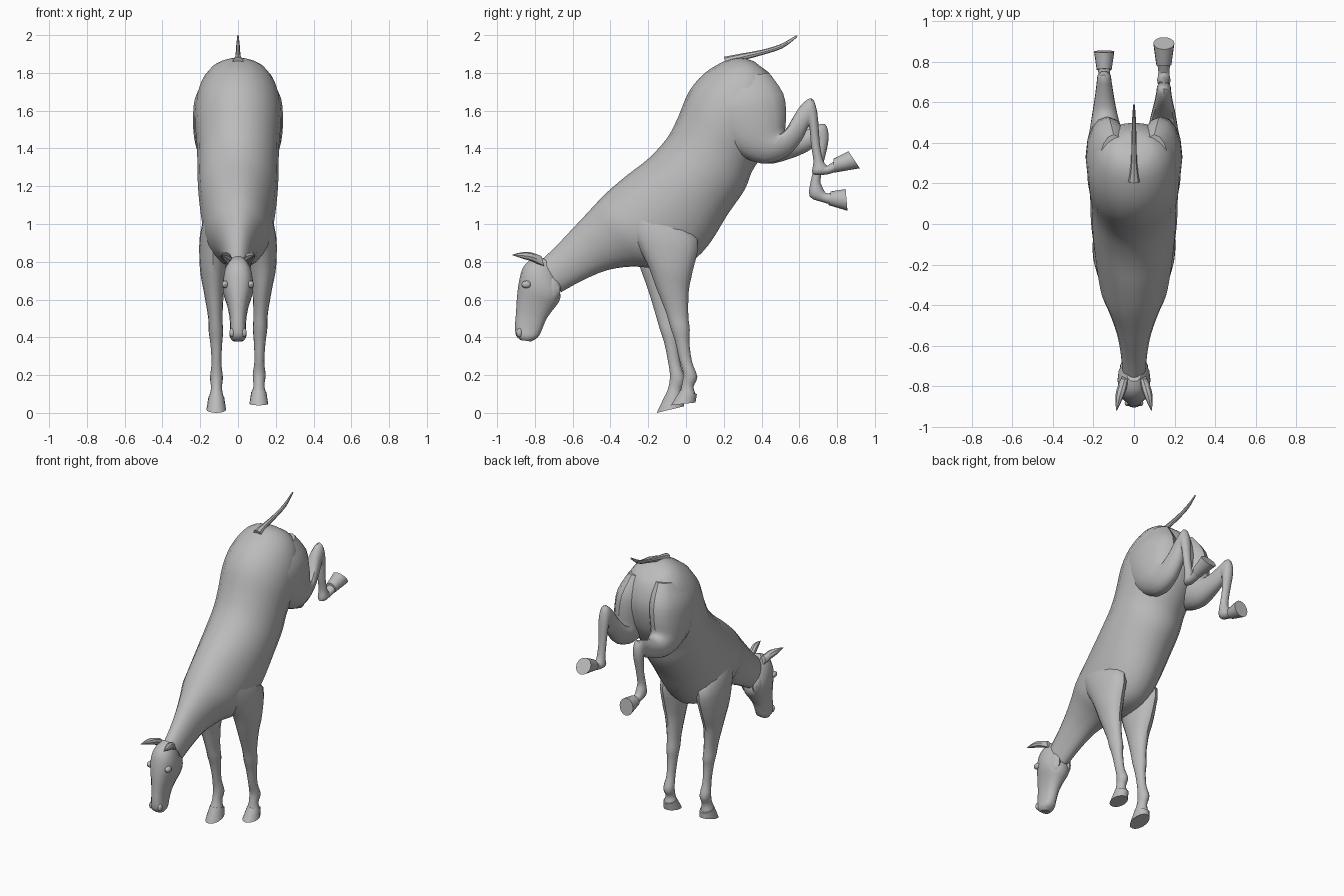
import bpy, bmesh, math
from mathutils import Vector

coat = bpy.data.materials.new("grey coat")
coat.diffuse_color = (0.5, 0.5, 0.5, 1)


def finish(name, bm, angle=35):
    bmesh.ops.recalc_face_normals(bm, faces=bm.faces)
    mesh = bpy.data.meshes.new(name)
    bm.to_mesh(mesh)
    bm.free()
    mesh.materials.append(coat)
    ob = bpy.data.objects.new(name, mesh)
    bpy.context.collection.objects.link(ob)
    bpy.ops.object.select_all(action='DESELECT')
    ob.select_set(True)
    bpy.context.view_layer.objects.active = ob
    bpy.ops.object.shade_smooth_by_angle(angle=math.radians(angle))
    return ob


def spline(rows, steps):
    """Catmull-Rom through the section rows."""
    out = []
    for i in range(len(rows) - 1):
        p = [rows[max(i - 1, 0)], rows[i], rows[i + 1], rows[min(i + 2, len(rows) - 1)]]
        for s in range(steps):
            t = s / steps
            out.append([0.5 * (2 * b + (c - a) * t + (2 * a - 5 * b + 4 * c - d) * t * t
                               + (3 * b - a - 3 * c + d) * t ** 3) for a, b, c, d in zip(*p)])
    return out + [list(rows[-1])]


def loft(name, rows, sides=16, steps=3, power=1.0):
    """Rows: front/upper y, z, opposite y, z, centre x, half width."""
    bm = bmesh.new()
    rings = []
    for ya, za, yb, zb, x, w in spline(rows, steps):
        ring = []
        for k in range(sides):
            t = 2 * math.pi * k / sides
            c, s = math.cos(t), math.sin(t)
            u = (1 - math.copysign(abs(c) ** power, c)) / 2
            ring.append(bm.verts.new((x + w * math.copysign(abs(s) ** power, s),
                                      ya + (yb - ya) * u, za + (zb - za) * u)))
        rings.append(ring)
    for r, q in zip(rings, rings[1:]):
        for k in range(sides):
            bm.faces.new((r[k], r[(k + 1) % sides], q[(k + 1) % sides], q[k]))
    bm.faces.new(rings[0])
    bm.faces.new(rings[-1])
    return finish(name, bm)


# Trunk and neck, from the croup down to the poll
loft("trunk_and_neck", [
    (.36, 1.862, .40, 1.83, 0, .04), (.29, 1.88, .46, 1.775, 0, .115),
    (.21, 1.865, .50, 1.64, 0, .185), (.10, 1.80, .47, 1.48, 0, .225),
    (.015, 1.70, .41, 1.37, 0, .228), (-.04, 1.57, .35, 1.28, 0, .218),
    (-.10, 1.455, .31, 1.18, 0, .215), (-.20, 1.345, .22, 1.05, 0, .212),
    (-.31, 1.26, .12, .89, 0, .20), (-.41, 1.175, .01, .79, 0, .185),
    (-.47, 1.115, -.14, .765, 0, .165), (-.53, 1.05, -.28, .775, 0, .125),
    (-.61, .965, -.42, .755, 0, .088), (-.69, .88, -.55, .70, 0, .068),
    (-.76, .815, -.66, .64, 0, .058)], sides=20)

# Head, from the poll down to the muzzle
loft("head", [
    (-.775, .83, -.70, .78, 0, .035), (-.825, .81, -.68, .70, 0, .065),
    (-.865, .765, -.665, .625, 0, .080), (-.885, .69, -.675, .585, 0, .078),
    (-.895, .61, -.705, .545, 0, .060), (-.90, .53, -.74, .495, 0, .046),
    (-.905, .46, -.765, .435, 0, .042), (-.90, .41, -.785, .40, 0, .044),
    (-.875, .385, -.82, .378, 0, .030)], power=.85)

# Tail held out behind the croup
loft("tail", [
    (.20, 1.885, .22, 1.83, 0, .030), (.29, 1.902, .30, 1.865, 0, .016),
    (.40, 1.922, .405, 1.895, 0, .012), (.50, 1.952, .51, 1.93, 0, .010),
    (.585, 2.0, .59, 1.99, 0, .004)], sides=8)

# Hind legs: thigh, gaskin, hock, cannon and pastern
thigh = [(.14, 1.76, .44, 1.80, .10, .07), (.09, 1.64, .515, 1.69, .12, .108),
         (.14, 1.50, .53, 1.58, .132, .106), (.25, 1.385, .525, 1.50, .138, .092)]
loft("right_hind_leg", [(a, b, c, d, x, w) for a, b, c, d, x, w in thigh] + [
    (.40, 1.32, .535, 1.51, .142, .075), (.53, 1.355, .57, 1.57, .145, .058),
    (.61, 1.44, .61, 1.63, .146, .044), (.645, 1.51, .665, 1.665, .147, .036),
    (.655, 1.50, .695, 1.59, .147, .034), (.662, 1.42, .708, 1.43, .147, .026),
    (.675, 1.33, .725, 1.34, .147, .027), (.67, 1.265, .745, 1.31, .147, .033),
    (.745, 1.262, .75, 1.31, .147, .027), (.80, 1.28, .79, 1.335, .147, .034)])
loft("left_hind_leg", [(a, b, c, d, -x, w) for a, b, c, d, x, w in thigh] + [
    (.42, 1.32, .56, 1.48, -.142, .072), (.55, 1.345, .61, 1.49, -.145, .055),
    (.645, 1.385, .665, 1.51, -.146, .043), (.68, 1.41, .735, 1.53, -.147, .036),
    (.685, 1.385, .755, 1.45, -.147, .034), (.68, 1.31, .73, 1.33, -.147, .027),
    (.66, 1.225, .712, 1.235, -.147, .027), (.655, 1.145, .72, 1.20, -.147, .033),
    (.725, 1.115, .74, 1.165, -.147, .027), (.765, 1.105, .775, 1.165, -.147, .034)])

# Forelegs: shoulder, forearm, knee, cannon and pastern
loft("right_foreleg", [
    (-.36, 1.10, -.08, 1.06, .115, .05), (-.30, .96, .06, .92, .13, .072),
    (-.21, .80, .035, .75, .132, .070), (-.16, .67, .015, .65, .128, .053),
    (-.105, .53, .012, .52, .12, .038), (-.082, .45, .02, .44, .117, .038),
    (-.058, .38, .018, .37, .115, .031), (-.035, .28, .032, .27, .113, .026),
    (-.015, .21, .06, .19, .112, .034), (-.022, .15, .04, .14, .111, .029),
    (-.03, .115, .05, .10, .11, .038)])
loft("left_foreleg", [
    (-.36, 1.10, -.08, 1.06, -.115, .05), (-.30, .96, .05, .92, -.13, .072),
    (-.25, .79, .01, .74, -.132, .070), (-.20, .65, -.03, .63, -.128, .053),
    (-.158, .51, -.04, .50, -.12, .038), (-.138, .44, -.035, .42, -.117, .038),
    (-.115, .37, -.04, .36, -.115, .031), (-.095, .27, -.03, .26, -.114, .026),
    (-.085, .20, -.005, .175, -.114, .034), (-.092, .14, -.025, .12, -.114, .029),
    (-.11, .09, -.02, .07, -.115, .040)])

# Hooves flare out to a flat sole
loft("right_hind_hoof", [(.785, 1.272, .78, 1.345, .147, .037),
                         (.92, 1.295, .86, 1.385, .147, .052)], steps=2)
loft("left_hind_hoof", [(.755, 1.10, .765, 1.172, -.147, .037),
                        (.855, 1.07, .845, 1.185, -.147, .050)], steps=2)
loft("right_front_hoof", [(-.03, .12, .058, .10, .11, .040),
                          (-.08, .04, .05, .055, .11, .050)], steps=2)
loft("left_front_hoof", [(-.11, .095, -.01, .07, -.115, .042),
                         (-.155, 0, -.01, .035, -.115, .052)], steps=2)

for side, tag in ((1, "right"), (-1, "left")):
    # Pricked ears
    loft(tag + "_ear", [
        (-.765, .83, -.75, .77, side * .045, .018), (-.82, .85, -.81, .80, side * .062, .024),
        (-.87, .85, -.86, .815, side * .075, .017), (-.92, .838, -.918, .834, side * .086, .002)],
        sides=8)
    # Eye, cheek and nostril bulges
    for part, pos, size in (("eye", (.068, -.845, .68), (.018, .026, .020)),
                            ("cheek", (.040, -.725, .655), (.032, .062, .075)),
                            ("nostril", (.032, -.882, .425), (.014, .016, .024))):
        bm = bmesh.new()
        bmesh.ops.create_uvsphere(bm, u_segments=12, v_segments=8, radius=1)
        for v in bm.verts:
            v.co = Vector((side * pos[0] + v.co.x * size[0],
                           pos[1] + v.co.y * size[1], pos[2] + v.co.z * size[2]))
        finish(tag + "_" + part, bm)
